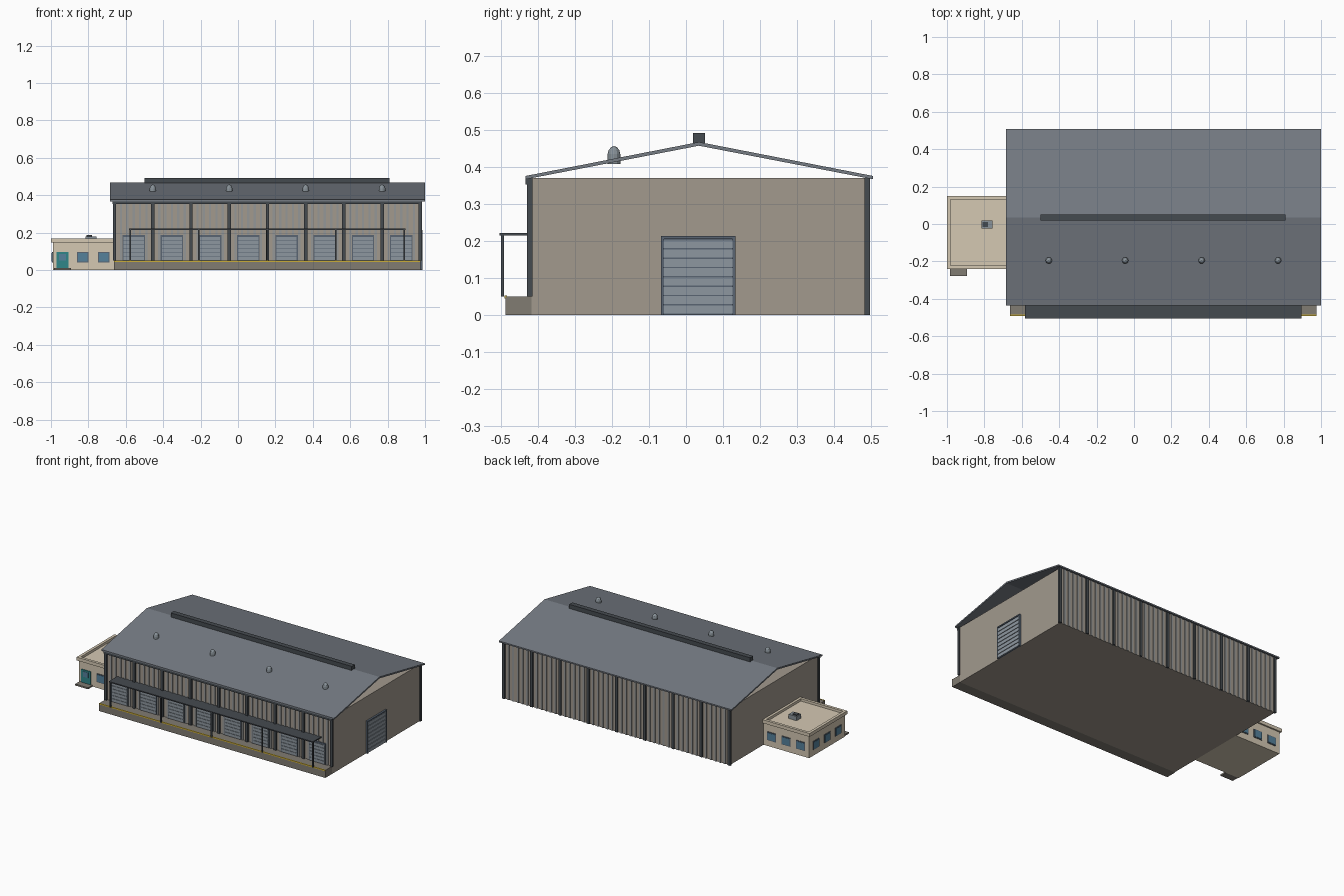
import bpy, bmesh, math

if "Cube" in bpy.data.objects:
    bpy.data.objects.remove(bpy.data.objects["Cube"])


def mat(name, r, g, b):
    m = bpy.data.materials.new(name)
    m.diffuse_color = (r, g, b, 1)
    m.use_nodes = True
    m.node_tree.nodes["Principled BSDF"].inputs["Base Color"].default_value = m.diffuse_color
    return m


WALL = mat("wall_tan", 0.36, 0.32, 0.27)
RIB = mat("cladding_rib", 0.30, 0.31, 0.31)
ROOF = mat("roof_grey", 0.18, 0.20, 0.23)
STEEL = mat("dark_steel", 0.06, 0.07, 0.08)
SLAT = mat("door_slat", 0.27, 0.31, 0.35)
FRAME = mat("door_frame", 0.10, 0.13, 0.17)
DOCK = mat("concrete", 0.22, 0.20, 0.17)
YELLOW = mat("safety_yellow", 0.60, 0.42, 0.04)
CREAM = mat("office_cream", 0.66, 0.58, 0.45)
GLASS = mat("window_glass", 0.09, 0.22, 0.33)
TEAL = mat("office_door_teal", 0.03, 0.24, 0.25)
METAL = mat("vent_metal", 0.25, 0.29, 0.32)


def finish(name, bm, material):
    bmesh.ops.recalc_face_normals(bm, faces=bm.faces)
    me = bpy.data.meshes.new(name)
    bm.to_mesh(me)
    bm.free()
    me.materials.append(material)
    ob = bpy.data.objects.new(name, me)
    bpy.context.collection.objects.link(ob)
    return ob


def boxes(name, material, items):
    """One object from boxes given as (x0, x1, y0, y1, z0, z1)."""
    bm = bmesh.new()
    for x0, x1, y0, y1, z0, z1 in items:
        for v in bmesh.ops.create_cube(bm, size=1)["verts"]:
            v.co = (x1 if v.co.x > 0 else x0, y1 if v.co.y > 0 else y0, z1 if v.co.z > 0 else z0)
    return finish(name, bm, material)


# Layout
X0, X1, YF, YB, EAVE = -0.66, 0.975, -0.418, 0.49, 0.37
BAYS = 8
BAY = (X1 - X0) / BAYS

# Main hall, open under the gables
boxes("warehouse_walls", WALL, [(X0, X1, YF, YB, 0, EAVE)])

# Roof: chevron profile swept along x
profile = [(-0.435, 0.367), (0.035, 0.458), (0.507, 0.367),
           (0.507, 0.376), (0.035, 0.468), (-0.435, 0.376)]
bm = bmesh.new()
face = bm.faces.new([bm.verts.new((-0.685, y, z)) for y, z in profile])
ext = bmesh.ops.extrude_face_region(bm, geom=[face])
bmesh.ops.translate(bm, vec=(1.685, 0, 0),
                    verts=[g for g in ext["geom"] if isinstance(g, bmesh.types.BMVert)])
finish("gable_roof", bm, ROOF)
boxes("ridge_vent", STEEL, [(-0.5, 0.81, 0.019, 0.051, 0.462, 0.492)])
boxes("front_gutter", STEEL, [(-0.67, 0.985, -0.434, YF, 0.353, 0.37)])

# Columns and cladding ribs on both long sides
cols, ribs = [], []
for i in range(BAYS + 1):
    x = X0 + i * BAY
    cols += [(x - 0.009, x + 0.009, -0.43, YF + 0.002, 0.05, EAVE),
             (x - 0.009, x + 0.009, YB - 0.007, 0.498, 0, EAVE)]
    if i < BAYS:
        for k in range(1, 6):
            r = x + k * BAY / 6
            ribs += [(r - 0.006, r + 0.006, YF - 0.005, YF, 0.05, EAVE),
                     (r - 0.006, r + 0.006, YB, YB + 0.005, 0, EAVE)]
boxes("wall_columns", STEEL, cols)
boxes("wall_ribs", RIB, ribs)

# Dock doors on the front
frames, slats = [], []
for i in range(BAYS):
    c = X0 + (i + 0.5) * BAY
    frames += [(c - 0.06, c + 0.06, YF - 0.007, YF, 0.05, 0.187)]
    for k in range(6):
        z = 0.053 + k * 0.021
        slats += [(c - 0.054, c + 0.054, YF - 0.01, YF - 0.005, z, z + 0.0185)]
boxes("dock_door_frames", FRAME, frames)
boxes("dock_door_slats", SLAT, slats)

# Large door in the right end
boxes("side_door_frame", FRAME, [
    (X1, X1 + 0.006, -0.068, 0.134, 0, 0.213), (X1, X1 + 0.012, -0.068, -0.06, 0, 0.213),
    (X1, X1 + 0.012, 0.126, 0.134, 0, 0.213), (X1, X1 + 0.012, -0.068, 0.134, 0.205, 0.213)])
boxes("side_door_slats", SLAT, [(X1, X1 + 0.01, -0.06, 0.126, 0.004 + k * 0.0252, 0.0255 + k * 0.0252)
                                for k in range(8)])

# Loading dock, yellow edge, canopy and posts
boxes("loading_dock", DOCK, [(X0 - 0.004, X1, -0.489, YF, 0, 0.05)])
boxes("dock_edge", YELLOW, [(X0 - 0.004, X1, -0.491, -0.485, 0.044, 0.052)])
boxes("dock_canopy", STEEL, [(-0.582, 0.896, -0.505, YF, 0.215, 0.222)])
boxes("canopy_posts", STEEL, [(x - 0.004, x + 0.004, -0.501, -0.493, 0.05, 0.217)
                              for x in [-0.576 + i * 0.3665 for i in range(5)]])

# Domed roof vents
for i in range(4):
    x = X0 + BAY * (1 + 2 * i)
    bm = bmesh.new()
    rings = []
    for r, z in [(0.017, 0.408), (0.017, 0.436), (0.0145, 0.446), (0.008, 0.454)]:
        rings.append([bm.verts.new((x + r * math.cos(a * math.pi / 6),
                                    -0.195 + r * math.sin(a * math.pi / 6), z)) for a in range(12)])
    top = bm.verts.new((x, -0.195, 0.457))
    bm.faces.new(rings[0][::-1])
    for j in range(12):
        n = (j + 1) % 12
        for a, b in zip(rings, rings[1:]):
            bm.faces.new((a[j], a[n], b[n], b[j]))
        bm.faces.new((rings[-1][j], rings[-1][n], top))
    finish(f"roof_vent_{i + 1}", bm, METAL)

# Office annex with a raised parapet
OX, OF, OB = -0.99, -0.23, 0.14
boxes("office_walls", CREAM, [(OX, X0, OF, OB, 0, 0.152)])
boxes("office_parapet", CREAM, [
    (-1.0, X0, -0.24, -0.222, 0.146, 0.168), (-1.0, X0, 0.132, 0.15, 0.146, 0.168),
    (-1.0, -0.982, -0.24, 0.15, 0.146, 0.168), (X0 - 0.016, X0, -0.24, 0.15, 0.146, 0.168)])
boxes("rooftop_unit", METAL, [(-0.815, -0.757, -0.025, 0.02, 0.15, 0.18)])
boxes("rooftop_unit_fan", STEEL, [(-0.81, -0.78, -0.016, 0.012, 0.178, 0.186)])

# Office windows, door and step
W, Z0, Z1 = 0.031, 0.04, 0.095
spots = []
for c in (-0.83, -0.718):
    spots.append((c - W, c + W, OF - 0.004, OF, Z0, Z1))
for c in (-0.93, -0.825, -0.72):
    spots.append((c - W, c + W, OB, OB + 0.004, Z0, Z1))
for c in (-0.16, -0.045, 0.07):
    spots.append((OX - 0.004, OX, c - W, c + W, Z0, Z1))
boxes("office_window_frames", FRAME, spots)
panes = []
for x0, x1, y0, y1, z0, z1 in spots:
    e = 0.005
    if x1 - x0 > y1 - y0:
        panes.append((x0 + e, x1 - e, y0 - 0.002, y1 + 0.002, z0 + e, z1 - e))
    else:
        panes.append((x0 - 0.002, x1 + 0.002, y0 + e, y1 - e, z0 + e, z1 - e))
boxes("office_window_glass", GLASS, panes)
boxes("office_door", TEAL, [(-0.971, -0.905, OF - 0.005, OF, 0.01, 0.095)])
boxes("office_door_pane", GLASS, [(-0.957, -0.919, OF - 0.007, OF, 0.05, 0.085)])
boxes("office_step", DOCK, [(-0.985, -0.892, -0.277, OF, 0, 0.01)])
